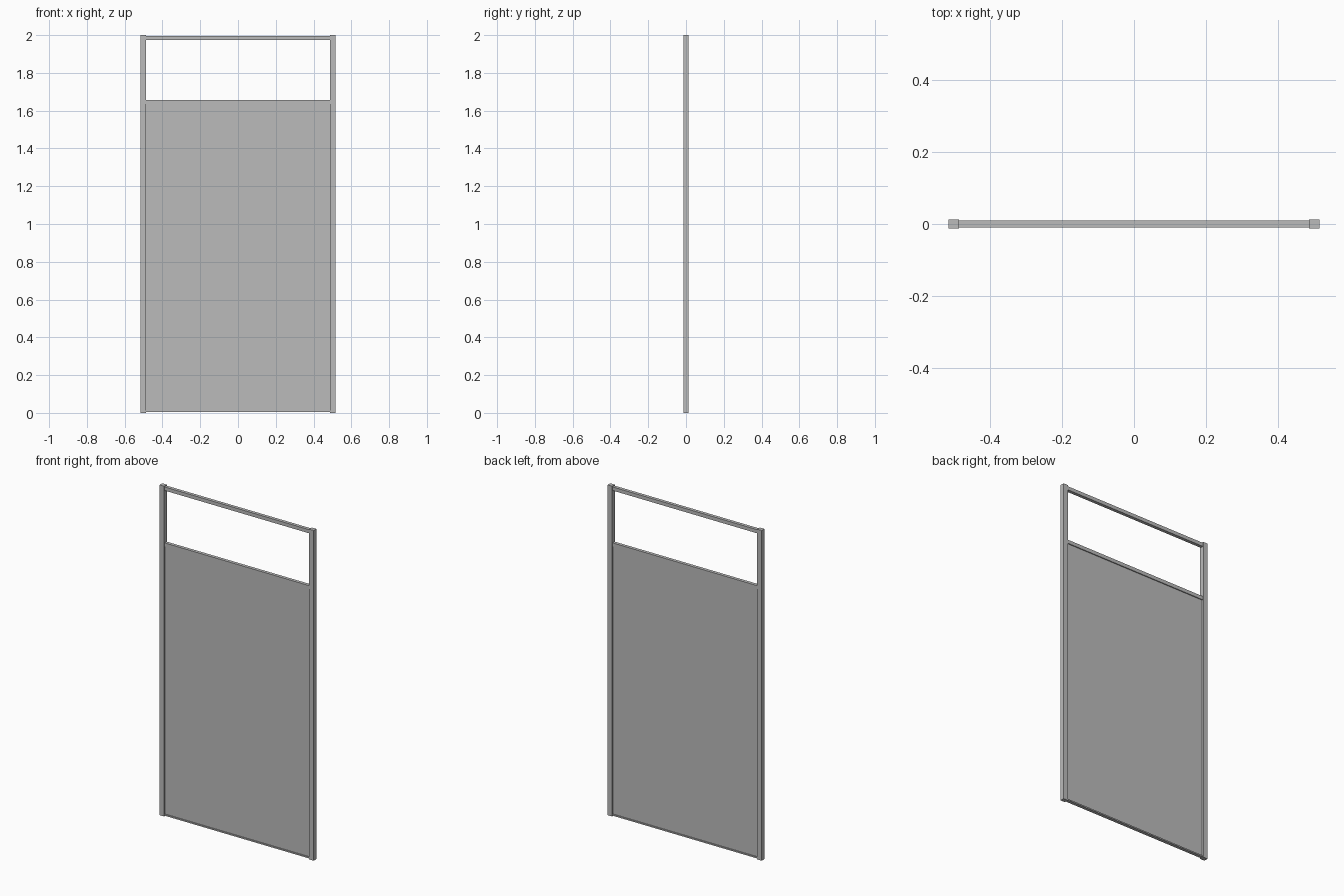
import bpy

# Remove the default cube
cube = bpy.data.objects.get("Cube")
if cube:
    bpy.data.objects.remove(cube, do_unlink=True)

# Single flat grey
grey = bpy.data.materials.new("neutral_grey")
grey.use_nodes = True
colour = (0.5, 0.5, 0.5, 1)
grey.diffuse_color = colour
grey.node_tree.nodes["Principled BSDF"].inputs["Base Color"].default_value = colour


def box(name, x, y, z):
    """Box spanning the given (low, high) range on each axis."""
    spans = (x, y, z)
    bpy.ops.mesh.primitive_cube_add(size=1, location=[(a + b) / 2 for a, b in spans])
    part = bpy.context.object
    part.name = name
    part.scale = [b - a for a, b in spans]
    bpy.ops.object.transform_apply(location=False, rotation=False, scale=True)
    part.data.materials.append(grey)
    return part


OUTER, INNER = 0.516, 0.486
POST_Y, RAIL_Y, PANEL_Y = 0.013, 0.01, 0.004

# Upright posts
box("left_post", (INNER, OUTER), (-POST_Y, POST_Y), (0, 2))
box("right_post", (-OUTER, -INNER), (-POST_Y, POST_Y), (0, 2))

# Horizontal rails between the posts
for name, low, high in (("top_rail", 1.973, 1.995),
                        ("middle_rail", 1.634, 1.656),
                        ("bottom_rail", 0.004, 0.012)):
    box(name, (-INNER, INNER), (-RAIL_Y, RAIL_Y), (low, high))

# Thin infill panel
box("panel", (-INNER, INNER), (-PANEL_Y, PANEL_Y), (0.004, 1.64))
